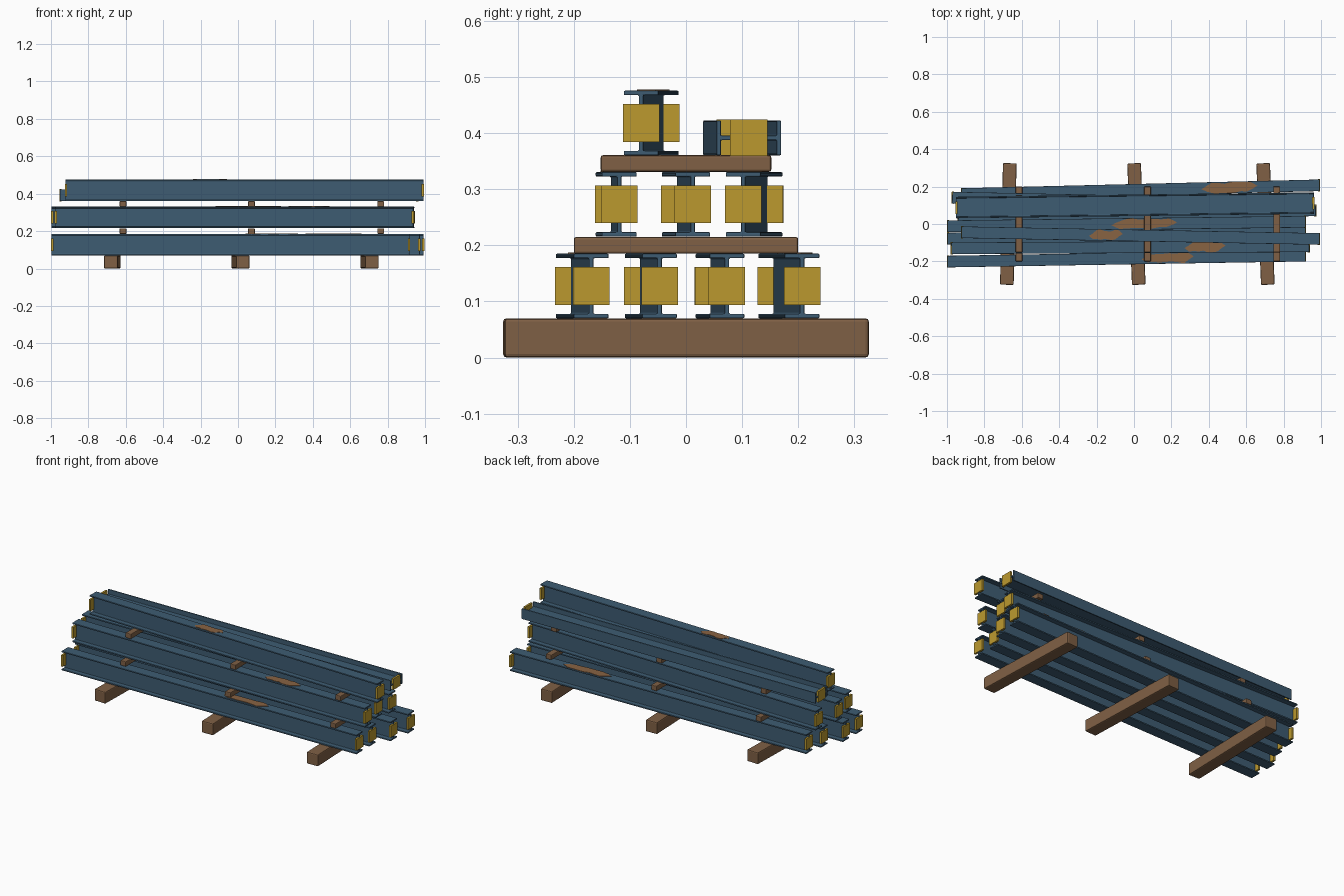
import bpy, bmesh, math, random
from mathutils import Matrix, Vector

if "Cube" in bpy.data.objects:
    bpy.data.objects.remove(bpy.data.objects["Cube"])

random.seed(4)


def material(name, rgb):
    m = bpy.data.materials.new(name)
    m.diffuse_color = (*rgb, 1)
    m.use_nodes = True
    m.node_tree.nodes["Principled BSDF"].inputs["Base Color"].default_value = m.diffuse_color
    return m


BLUE = material("blue steel paint", (0.048, 0.107, 0.170))
YELLOW = material("yellow end paint", (0.50, 0.32, 0.028))
WOOD = material("brown timber", (0.215, 0.117, 0.059))
RUST = material("rust", (0.25, 0.125, 0.055))

W, H = 0.062, 0.115          # girder flange width and height
TF, TW = 0.008, 0.008        # flange and web thickness


def finish(name, bm, mat, matrix, bevel=0):
    bmesh.ops.recalc_face_normals(bm, faces=bm.faces)
    me = bpy.data.meshes.new(name)
    bm.to_mesh(me)
    bm.free()
    me.materials.append(mat)
    ob = bpy.data.objects.new(name, me)
    ob.matrix_world = matrix
    bpy.context.collection.objects.link(ob)
    if bevel:
        b = ob.modifiers.new("bevel", 'BEVEL')
        b.width = bevel
        b.segments = 2
        b.limit_method = 'ANGLE'
    return ob


def prism(points, axis):
    """Polygon extruded along axis."""
    bm = bmesh.new()
    f = bm.faces.new([bm.verts.new(p) for p in points])
    r = bmesh.ops.extrude_face_region(bm, geom=[f])
    bmesh.ops.translate(bm, vec=axis,
                        verts=[v for v in r["geom"] if isinstance(v, bmesh.types.BMVert)])
    return bm


def box(name, size, matrix, mat, bevel=0):
    bm = bmesh.new()
    bmesh.ops.create_cube(bm, size=1)
    bmesh.ops.scale(bm, vec=size, verts=bm.verts)
    return finish(name, bm, mat, matrix, bevel)


def girder(name, left, right, z, on_side=False, rust=None):
    a, b = Vector(left), Vector(right)
    length = (b - a).length
    mid = (a + b) / 2
    yaw = math.atan2(b.y - a.y, b.x - a.x)
    zc = z + (W if on_side else H) / 2
    m = Matrix.Translation((mid.x, mid.y, zc)) @ Matrix.Rotation(yaw, 4, 'Z')
    if on_side:
        m = m @ Matrix.Rotation(math.pi / 2, 4, 'X')
    # I section: one quarter mirrored to all four
    q = [(W / 2, H / 2), (W / 2, H / 2 - TF), (TW / 2, H / 2 - TF)]
    prof = (q + [(y, -s) for y, s in reversed(q)] + [(-y, -s) for y, s in q]
            + [(-y, s) for y, s in reversed(q)])
    L = length - 0.006
    bm = prism([(-L / 2, y, s) for y, s in prof], (L, 0, 0))
    finish(name, bm, BLUE, m, 0.002)
    # yellow painted end plates
    for s, side in ((-1, "left"), (1, "right")):
        box(f"{name}_{side}_end_plate", (0.012, W + 0.003, 0.067),
            m @ Matrix.Translation((s * (length / 2 - 0.006), 0, 0)), YELLOW)
    # ragged rust patch on the top flange
    if rust:
        x0, x1 = rust[0] - mid.x, rust[1] - mid.x
        n = 9
        xs = [x0 + (x1 - x0) * i / (n - 1) for i in range(n)]
        edge = lambda i: 0.006 if i in (0, n - 1) else random.uniform(0.019, 0.031)
        slant = 0.02
        pts = [(x, -edge(i), 0) for i, x in enumerate(xs)]
        pts += [(x + slant, edge(n - 1 - i), 0) for i, x in enumerate(reversed(xs))]
        bm = prism(pts, (0, 0, 0.003))
        finish(name + "_rust_patch", bm, RUST, m @ Matrix.Translation((0, 0, H / 2 - 0.0005)))


# ground bearers
for i, (x, deg) in enumerate(((-0.672, -1.4), (0.013, 2.2), (0.703, 2.2))):
    box(f"ground_bearer_{i + 1}", (0.073, 0.65, 0.07),
        Matrix.Translation((x, 0, 0.035)) @ Matrix.Rotation(math.radians(deg), 4, 'Z'),
        WOOD, 0.006)

# spacer battens between layers
for layer, (z, span) in enumerate(((0.2, 0.40), (0.3458, 0.304))):
    for i, x in enumerate((-0.615, 0.072, 0.763)):
        box(f"spacer_{layer + 1}_{i + 1}", (0.036, span, 0.0295),
            Matrix.Translation((x, 0, z)), WOOD, 0.004)

# bottom layer
Z1, Z2, Z3 = 0.07, 0.2155, 0.3605
girder("bottom_girder_1", (-1.0, -0.201), (0.92, -0.169), Z1, rust=(0.04, 0.30))
girder("bottom_girder_2", (-1.0, -0.078), (0.92, -0.047), Z1)
girder("bottom_girder_3", (-0.945, 0.048), (0.975, 0.073), Z1)
girder("bottom_girder_4", (-0.925, 0.16), (0.995, 0.207), Z1, rust=(0.36, 0.64))
# middle layer
girder("middle_girder_1", (-0.98, -0.130), (0.94, -0.119), Z2, rust=(0.27, 0.47))
girder("middle_girder_2", (-1.0, -0.012), (0.92, 0.012), Z2, rust=(-0.12, 0.21))
girder("middle_girder_3", (-0.975, 0.141), (0.945, 0.102), Z2)
# top layer, the second girder lies on its side
girder("top_girder_1", (-0.925, -0.044), (0.995, -0.080), Z3, rust=(-0.24, -0.08))
girder("top_girder_2", (-0.955, 0.088), (0.965, 0.112), Z3, on_side=True)
